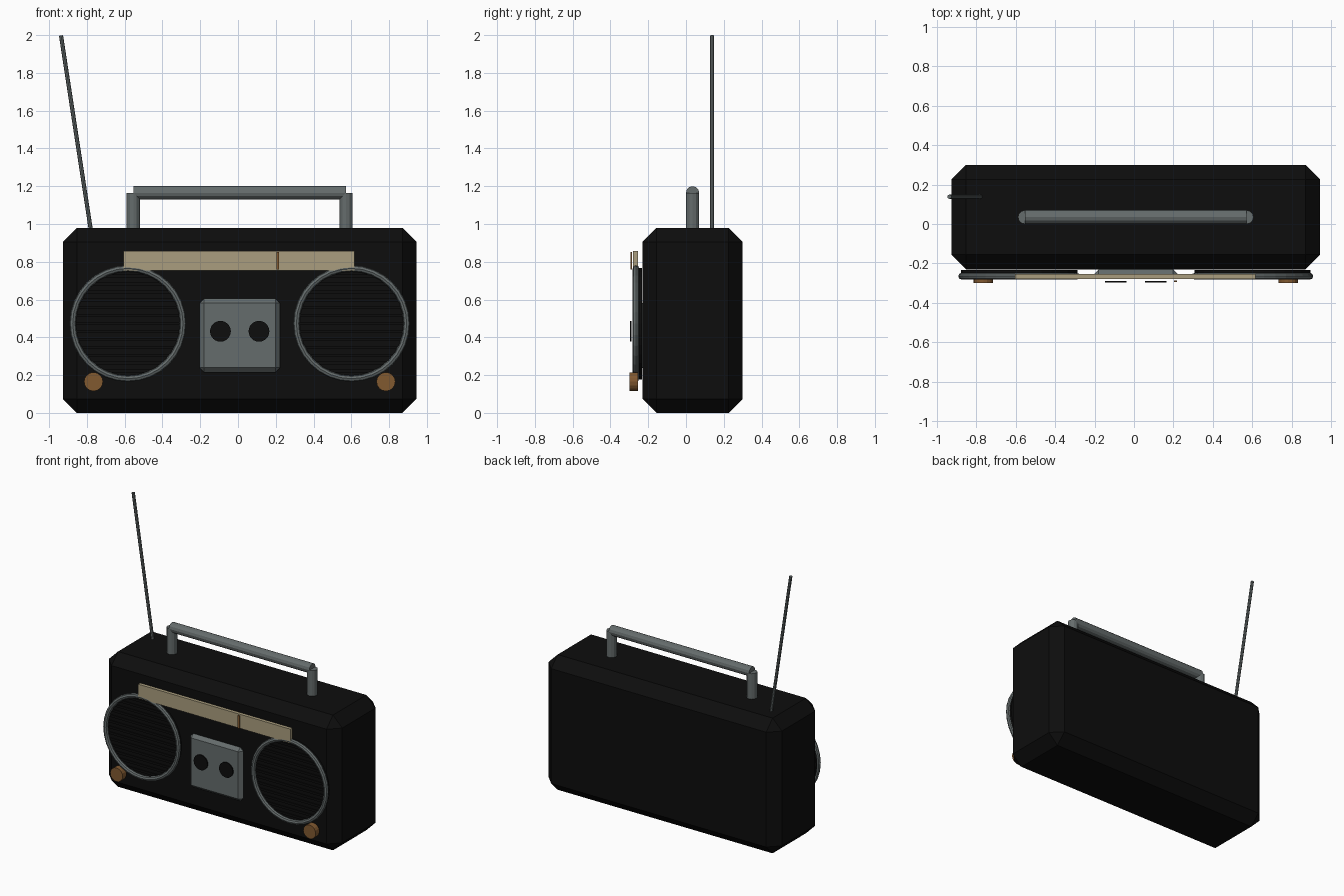
import bpy
import math
from mathutils import Vector

if "Cube" in bpy.data.objects:
    bpy.data.objects.remove(bpy.data.objects["Cube"])


def material(name, rgb):
    m = bpy.data.materials.new(name)
    m.diffuse_color = (*rgb, 1)
    m.use_nodes = True
    m.node_tree.nodes["Principled BSDF"].inputs["Base Color"].default_value = m.diffuse_color
    return m


BLACK = material("black plastic", (0.004, 0.004, 0.004))
GREY = material("grey metal", (0.13, 0.15, 0.15))
CREAM = material("cream dial", (0.40, 0.34, 0.21))
BROWN = material("amber brown", (0.22, 0.10, 0.03))


def finish(name, mat):
    ob = bpy.context.object
    ob.name = name
    ob.data.materials.append(mat)
    return ob


def box(name, mat, lo, hi, bevel=0):
    lo, hi = Vector(lo), Vector(hi)
    bpy.ops.mesh.primitive_cube_add(size=1, location=(lo + hi) / 2)
    ob = finish(name, mat)
    ob.data.transform(ob.matrix_basis.Diagonal((*(hi - lo), 1)))
    if bevel:
        b = ob.modifiers.new("chamfer", 'BEVEL')
        b.width = bevel
        b.segments = 1
        b.limit_method = 'NONE'
    return ob


def rod(name, mat, a, b, radius, sides=12):
    a, b = Vector(a), Vector(b)
    d = b - a
    bpy.ops.mesh.primitive_cylinder_add(
        vertices=sides, radius=radius, depth=d.length, location=(a + b) / 2,
        rotation=d.to_track_quat('Z', 'Y').to_euler())
    return finish(name, mat)


CX = 0.009  # centre of the case; the antenna pushes it slightly right

# Chamfered case
box("case", BLACK, (-0.927, -0.23, 0), (0.945, 0.30, 0.98), 0.074)

for side, label in ((-1, "left"), (1, "right")):
    # Speaker: disc, horizontal grille bars, metal ring
    x, z = CX + side * 0.592, 0.473
    rod(label + "_speaker", BLACK, (x, -0.234, z), (x, -0.252, z), 0.295, 32)
    for i in range(-6, 7):
        h = i * 0.042
        w = math.sqrt(0.285 ** 2 - h ** 2)
        box(label + "_grille_bar", BLACK, (x - w, -0.26, z + h - 0.008),
            (x + w, -0.25, z + h + 0.008))
    bpy.ops.mesh.primitive_torus_add(
        major_segments=32, minor_segments=8, major_radius=0.292,
        minor_radius=0.017, location=(x, -0.265, z),
        rotation=(math.pi / 2, 0, 0))
    finish(label + "_speaker_ring", GREY)

    # Knob
    x = CX + side * 0.774
    rod(label + "_knob", BROWN, (x, -0.255, 0.165), (x, -0.30, 0.165), 0.05, 16)

    # Tape reel
    x = CX + side * 0.102
    rod(label + "_reel", BLACK, (x, -0.289, 0.432), (x, -0.297, 0.432), 0.055, 24)

    # Handle post
    x = CX + side * 0.563
    rod(label + "_handle_post", GREY, (x, 0.035, 0.96), (x, 0.035, 1.165), 0.035)

# Handle grip
rod("handle_grip", GREY, (CX - 0.563, 0.035, 1.165), (CX + 0.563, 0.035, 1.165), 0.035)

# Tape deck door
box("tape_deck", GREY, (-0.203, -0.28, 0.215), (0.222, -0.23, 0.605), 0.024)

# Tuning dial and needle
box("tuning_dial", CREAM, (-0.605, -0.28, 0.755), (0.616, -0.255, 0.857))
box("tuning_needle", BROWN, (0.204, -0.295, 0.76), (0.218, -0.287, 0.852))

# Antenna
rod("antenna", GREY, (-0.778, 0.138, 0.96), (-0.937, 0.138, 1.998), 0.011, 8)
